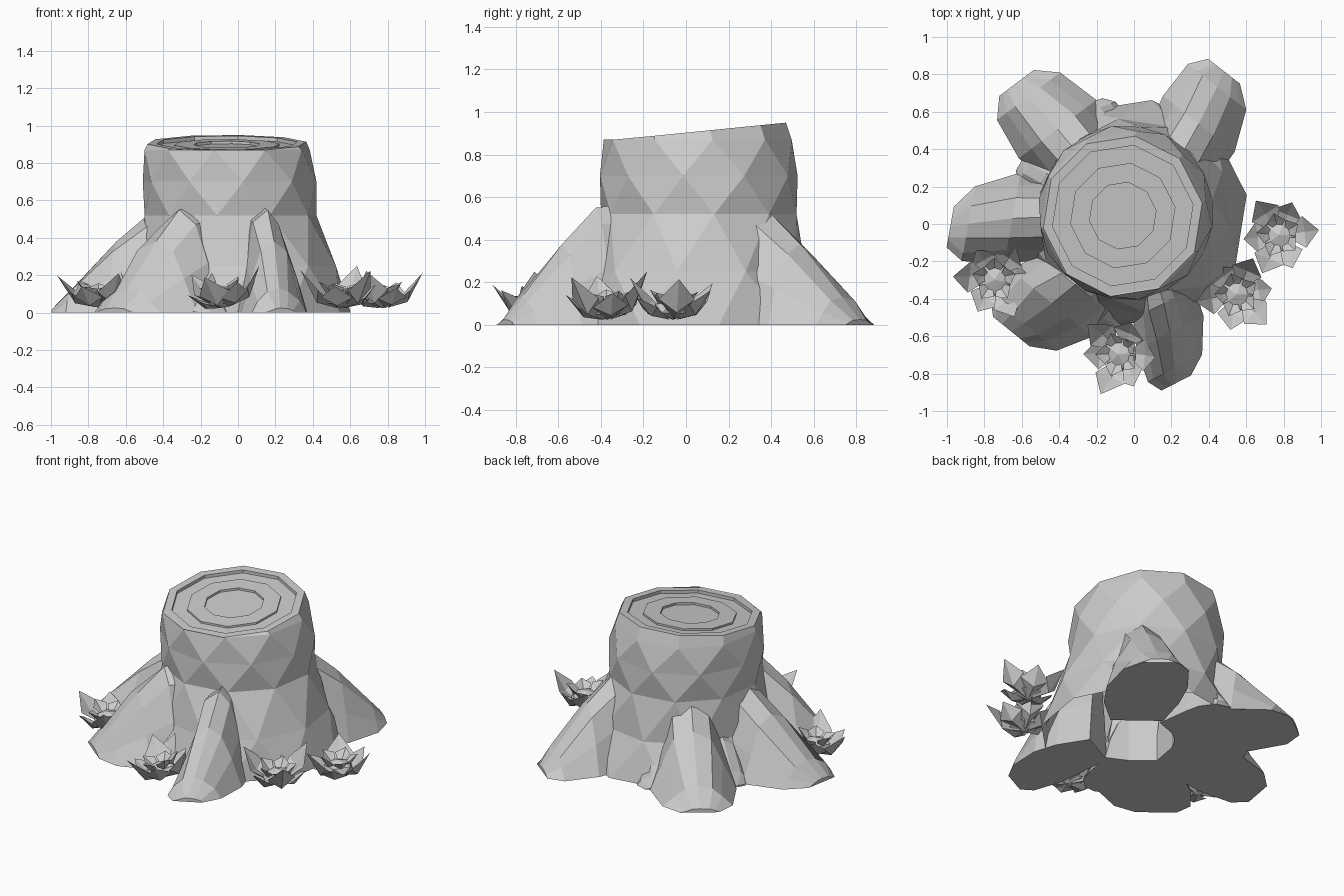
import bpy, bmesh, math, random
from math import cos, sin, pi, radians
from mathutils import Vector, Euler

random.seed(4)
if "Cube" in bpy.data.objects:
    bpy.data.objects.remove(bpy.data.objects["Cube"])

grey = bpy.data.materials.new("plain grey")
grey.use_nodes = True
grey.diffuse_color = (0.6, 0.6, 0.6, 1)
grey.node_tree.nodes["Principled BSDF"].inputs["Base Color"].default_value = (0.6, 0.6, 0.6, 1)


def finish(name, bm):
    bmesh.ops.recalc_face_normals(bm, faces=bm.faces)
    mesh = bpy.data.meshes.new(name)
    bm.to_mesh(mesh)
    bm.free()
    mesh.materials.append(grey)
    obj = bpy.data.objects.new(name, mesh)
    bpy.context.collection.objects.link(obj)
    return obj


# Trunk: ten-sided rings, each turned half a step, joined by triangles
SIDES = 10


def ring(bm, cx, cy, r, z, turn, slope=0.0):
    verts = []
    for i in range(SIDES):
        a = 2 * pi * (i + turn) / SIDES
        x, y = cx + r * cos(a), cy + r * sin(a)
        verts.append(bm.verts.new((x, y, z + slope * y)))
    return verts


bm = bmesh.new()
levels = [(0, 0.06, 0.61, 0), (0, 0.04, 0.53, 0.25), (-0.04, 0.06, 0.465, 0.52),
          (-0.045, 0.06, 0.47, 0.7), (-0.058, 0.055, 0.447, 0.87)]
rings = [ring(bm, cx, cy, r, z, 0.25 + k % 2 / 2) for k, (cx, cy, r, z) in enumerate(levels)]
for k in range(len(rings) - 1):
    low, high = rings[k], rings[k + 1]
    for i in range(SIDES):
        j = (i + 1) % SIDES
        if k % 2 == 0:
            bm.faces.new((low[i], low[j], high[i]))
            bm.faces.new((low[j], high[j], high[i]))
        else:
            bm.faces.new((low[i], high[j], high[i]))
            bm.faces.new((low[i], low[j], high[j]))

# Sawn top: rim and stepped growth rings
last = rings[-1]
for r, drop in [(0.43, 0), (0.38, 0), (0.38, 0.02), (0.285, 0.02), (0.285, 0.008), (0.18, 0.008), (0.18, 0.022)]:
    new = ring(bm, -0.06, 0.045, r, 0.903 - drop, 0.25, 0.1)
    for i in range(SIDES):
        j = (i + 1) % SIDES
        bm.faces.new((last[i], last[j], new[j], new[i]))
    last = new
bm.faces.new(last)
finish("trunk", bm)


# Roots: arched sections lofted outward from the trunk
ARCH = [(-1, 0), (-0.74, 0.45), (-0.42, 0.88), (0, 1), (0.42, 0.86), (0.72, 0.48), (1, 0)]
# run along the root, width, height
RUN = [(0, 1.0, 0.55), (0.38, 1.08, 0.38), (0.82, 0.88, 0.13), (1, 0.48, 0.025)]


def root(name, angle, length, half, lean=0.0, height=1.0):
    a = radians(angle)
    out, side = Vector((cos(a), sin(a), 0)), Vector((-sin(a), cos(a), 0))
    bm = bmesh.new()
    sections = [(0.24, 0.7, 0.58)] + [(0.45 + t * (length - 0.45), w, h) for t, w, h in RUN]
    prev = None
    for r, w, h in sections:
        row = []
        for s, up in ARCH:
            p = out * r + side * (s * w * half + lean * r * r)
            p.z = up * h * height
            if 0 < up < 1:
                p += side * random.uniform(-0.015, 0.015)
            row.append(bm.verts.new(p))
        if prev:
            for i in range(len(row)):
                j = (i + 1) % len(row)
                bm.faces.new((prev[i], prev[j], row[j], row[i]))
        else:
            bm.faces.new(row)
        prev = row
    bm.faces.new(prev)
    finish(name, bm)


root("root_right", 170, 0.965, 0.23, 0.2)
root("root_back_right", 127, 0.98, 0.24, 0.05)
root("root_back_left", 52, 0.94, 0.225, 0.14)
root("root_front_left", -63, 0.86, 0.185, -0.25)
root("root_front_right", 231, 0.86, 0.26, -0.2)
# Low side lobes that fill the corners between roots
root("lobe_back", 110, 0.69, 0.15, 0, 0.62)
root("lobe_front", 244, 0.65, 0.17, 0, 0.5)
root("lobe_right", 150, 0.69, 0.14, 0, 0.65)


# Plants: rosettes of folded pointed leaves around a small bud
def leaf(bm, angle, reach, rise, half, start):
    a = radians(angle)
    out, side = Vector((cos(a), sin(a), 0)), Vector((-sin(a), cos(a), 0))
    up = Vector((0, 0, 1))
    base = bm.verts.new(out * 0.02 + up * start)
    tip = bm.verts.new(out * reach + up * rise)
    mid = out * reach * 0.62
    left = bm.verts.new(mid + side * half + up * (start + rise * 0.48))
    right = bm.verts.new(mid - side * half + up * (start + rise * 0.48))
    fold = bm.verts.new(mid + up * (start + rise * 0.32))
    keel = bm.verts.new(mid * 0.95 + up * (start + rise * 0.14))
    for centre in (fold, keel):
        for p, q in ((base, left), (left, tip), (tip, right), (right, base)):
            bm.faces.new((p, q, centre))


def plant(name, place, spin, tilt):
    bm = bmesh.new()
    bmesh.ops.create_icosphere(bm, subdivisions=1, radius=0.1)
    for v in bm.verts:
        v.co.z = v.co.z * 0.5 + 0.055
    # Outer leaves, alternately high and low
    for i in range(6):
        leaf(bm, i * 60 + random.uniform(-8, 8), 0.22 if i % 2 == 0 else 0.19,
             random.uniform(0.18, 0.22) if i % 2 == 0 else random.uniform(0.1, 0.14), 0.085, 0.005)
    # Inner leaves
    for i in range(5):
        leaf(bm, i * 72 + 30, 0.12, random.uniform(0.12, 0.15), 0.05, 0.05)
    turn = Euler((radians(tilt[0]), radians(tilt[1]), 0)).to_matrix()
    spin_matrix = Euler((0, 0, radians(spin))).to_matrix()
    for v in bm.verts:
        v.co = turn @ (spin_matrix @ v.co) + Vector(place)
    finish(name, bm)


plant("plant_left", (0.78, -0.06, 0.02), 0, (0, -3))
plant("plant_front_left", (0.55, -0.37, 0.02), 75, (4, 0))
plant("plant_front", (-0.06, -0.69, 0.025), 5, (4, -13))
plant("plant_right", (-0.74, -0.29, 0.025), 60, (5, -3))
